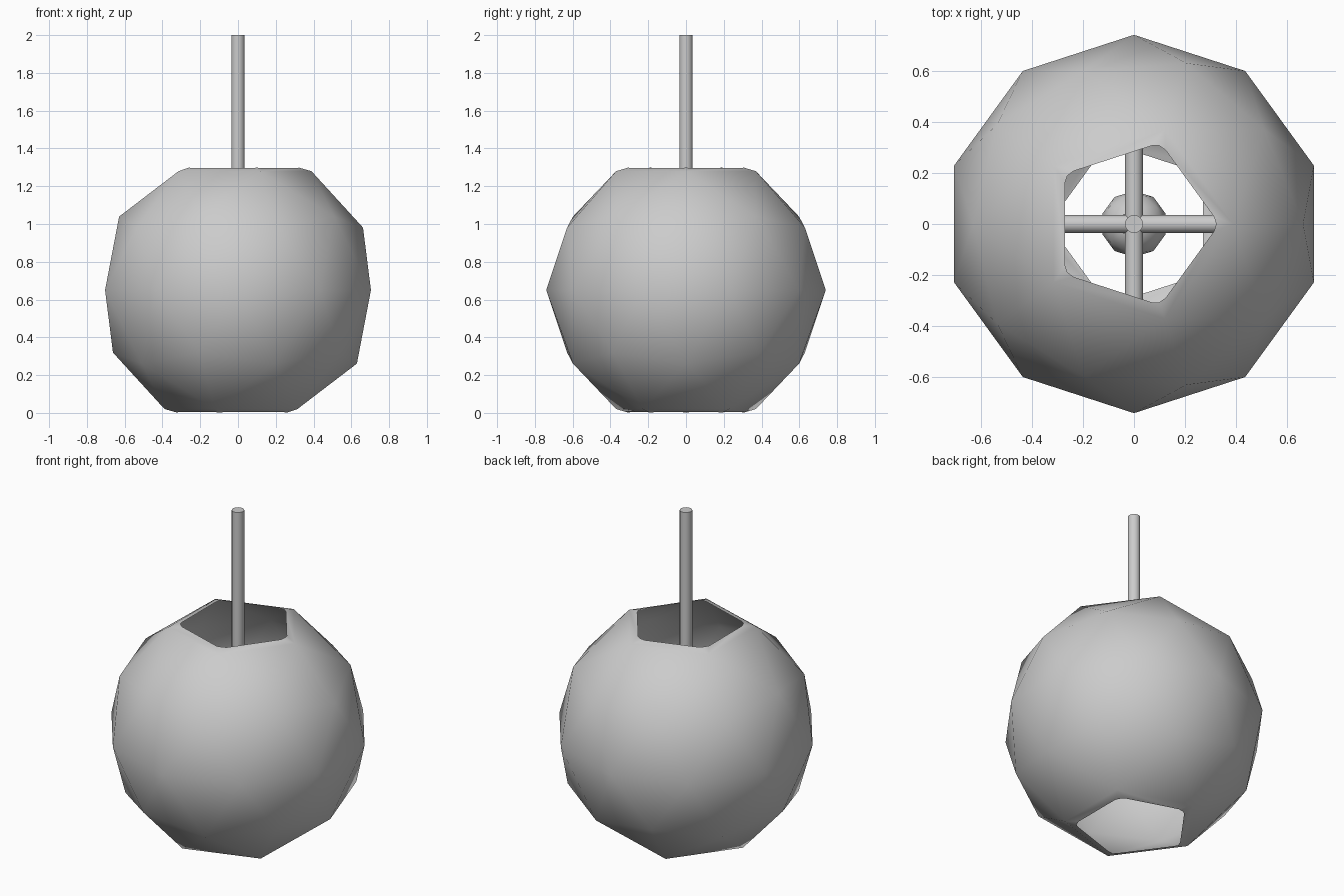
import bpy, bmesh
from math import cos, sin, pi, radians
from mathutils import Vector

if "Cube" in bpy.data.objects:
    bpy.data.objects.remove(bpy.data.objects["Cube"])


def open_ball(name, r, centre):
    """Low-poly ball with a rounded five-sided opening at each pole."""
    bm = bmesh.new()
    bmesh.ops.create_icosphere(bm, subdivisions=2, radius=r)
    poles = [v for v in bm.verts if abs(v.co.z) > 0.95 * r]
    bmesh.ops.delete(bm, geom=poles, context='VERTS')
    for side in (1, -1):
        start = 0 if side > 0 else pi
        top = 0.8507 * r
        ring = [v for v in bm.verts if abs(v.co.z * side - top) < 0.01 * r]
        spokes = [Vector((cos(start + k * 2 * pi / 5), sin(start + k * 2 * pi / 5), 0))
                  for k in range(5)]
        outer = [max(ring, key=lambda v: v.co.dot(s)) for s in spokes]
        corner = 0.451 * r
        z_edge = (top + (0.5257 * r - corner) * 0.284) * side
        z_tip = (top + (0.5257 - 0.435) * r * 0.284) * side
        rim = []
        for k, s in enumerate(spokes):
            c = s * corner
            before = c.lerp(spokes[k - 1] * corner, 0.09)
            after = c.lerp(spokes[(k + 1) % 5] * corner, 0.09)
            rim.append([bm.verts.new((p.x, p.y, z)) for p, z in
                        ((before, z_edge), (s * 0.435 * r, z_tip), (after, z_edge))])
        for k in range(5):
            n = (k + 1) % 5
            a, tip, b = rim[k]
            bm.faces.new((outer[k], tip, a))
            bm.faces.new((outer[k], b, tip))
            bm.faces.new((outer[k], outer[n], rim[n][0], b))
    bmesh.ops.recalc_face_normals(bm, faces=bm.faces[:])
    # an open shell: make sure it faces outwards
    f = max(bm.faces, key=lambda f: f.calc_center_median().x)
    if f.normal.x < 0:
        bmesh.ops.reverse_faces(bm, faces=bm.faces[:])
    for f in bm.faces:
        f.smooth = True
    mesh = bpy.data.meshes.new(name)
    bm.to_mesh(mesh)
    bm.free()
    ob = bpy.data.objects.new(name, mesh)
    ob.location = centre
    bpy.context.collection.objects.link(ob)


def rod(name, length, centre, rot=(0, 0, 0)):
    bpy.ops.mesh.primitive_cylinder_add(vertices=32, radius=0.035, depth=length,
                                        location=centre, rotation=rot)
    bpy.context.object.name = name
    bpy.ops.object.shade_smooth_by_angle(angle=radians(30))


# Shade and bulb share one shape
open_ball("lamp_shade", 0.74, (0, 0, 0.65))
open_ball("bulb", 0.13, (0, 0, 0.48))

# Hanging rod and the two crossed supports
rod("hanging_rod", 1.45, (0, 0, 1.275))
rod("support_bar_x", 1.38, (0, 0, 0.65), (0, pi / 2, 0))
rod("support_bar_y", 1.40, (0, 0, 0.65), (pi / 2, 0, 0))
